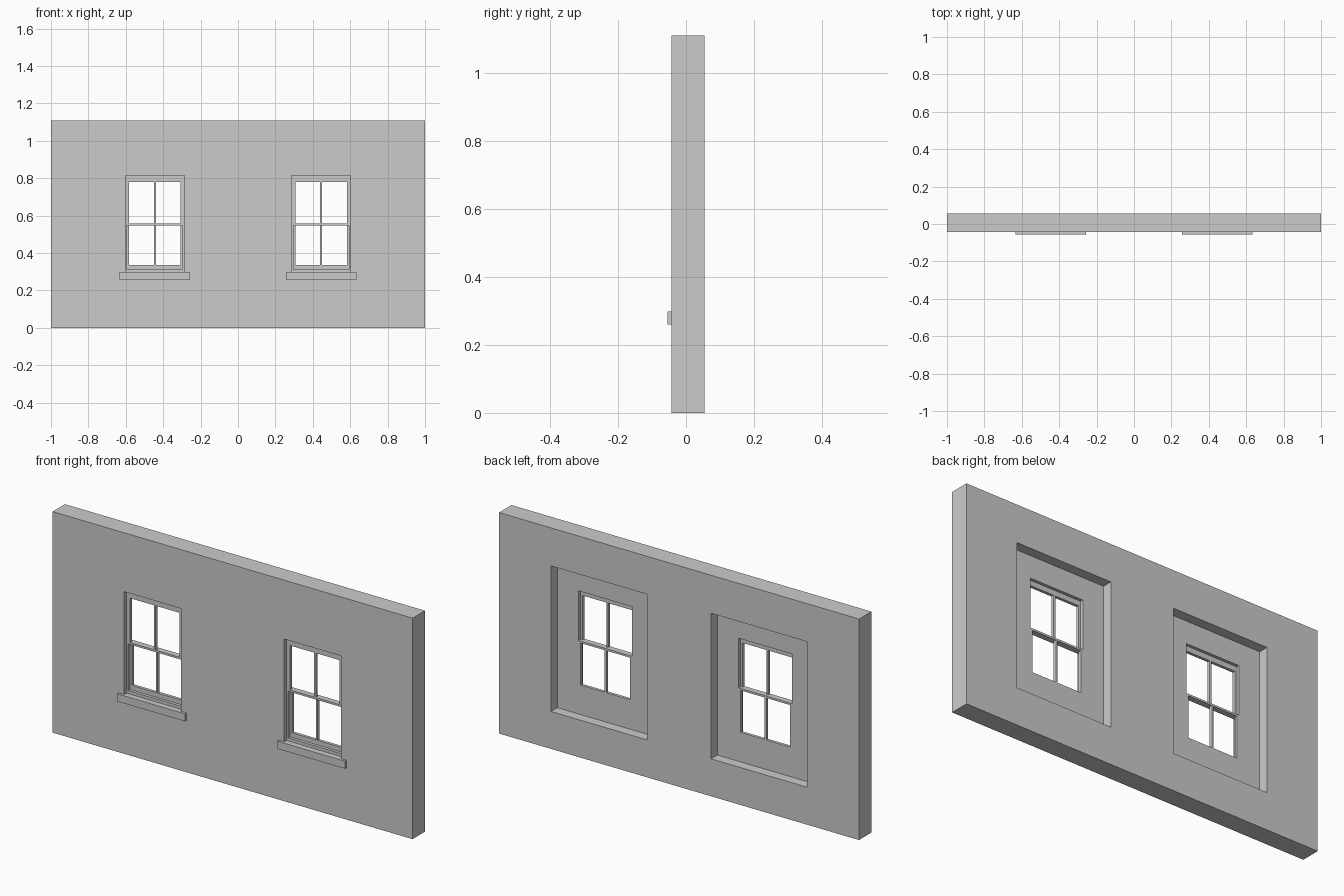
import bpy
import bmesh

if "Cube" in bpy.data.objects:
    bpy.data.objects.remove(bpy.data.objects["Cube"])

CENTRES = (-0.4445, 0.4445)          # x of the two windows
FRONT, BACK = -0.043, 0.055          # wall faces
LIP, MID, PLATE = -0.025, -0.01, 0.005   # depth steps inside each window


def add_object(name, bm):
    bmesh.ops.recalc_face_normals(bm, faces=bm.faces)
    mesh = bpy.data.meshes.new(name)
    bm.to_mesh(mesh)
    bm.free()
    obj = bpy.data.objects.new(name, mesh)
    bpy.context.collection.objects.link(obj)
    return obj


def box(name, x, y, z):
    bm = bmesh.new()
    bmesh.ops.create_cube(bm, size=1)
    for v in bm.verts:
        v.co = [r[0] if c < 0 else r[1] for c, r in zip(v.co, (x, y, z))]
    return add_object(name, bm)


def cut(target, name, x, y, z):
    cutter = box(name, x, y, z)
    cutter.hide_render = True
    cutter.display_type = 'WIRE'
    mod = target.modifiers.new(name, 'BOOLEAN')
    mod.operation = 'DIFFERENCE'
    mod.solver = 'EXACT'
    mod.object = cutter


def sash(name, cx, zs, y0, y1):
    """Two-pane sash: a flat lattice with two holes, extruded in depth."""
    xs = [cx + d for d in (-0.149, -0.138, -0.005, 0.005, 0.138, 0.149)]
    bm = bmesh.new()
    grid = [[bm.verts.new((x, y0, z)) for x in xs] for z in zs]
    for j in range(3):
        for i in range(5):
            if j == 1 and i in (1, 3):
                continue
            bm.faces.new((grid[j][i], grid[j][i + 1],
                          grid[j + 1][i + 1], grid[j + 1][i]))
    ext = bmesh.ops.extrude_face_region(bm, geom=bm.faces[:],
                                        use_keep_orig=True)
    for g in ext["geom"]:
        if isinstance(g, bmesh.types.BMVert):
            g.co.y = y1
    return add_object(name, bm)


# Wall slab
wall = box("wall", (-1, 1), (FRONT, BACK), (0, 1.11))

for side, cx in zip(("left", "right"), CENTRES):
    def span(h):
        return (cx - h, cx + h)

    # Inner recess, outer opening and sash channel cut from the wall
    cut(wall, side + "_inner_recess_cutter", span(0.267), (PLATE, 0.1), (0.188, 0.919))
    cut(wall, side + "_outer_opening_cutter", span(0.1575), (-0.1, LIP), (0.298, 0.814))
    cut(wall, side + "_channel_cutter", span(0.149), (-0.035, 0.03), (0.313, 0.806))

    # Outer upper sash and inner lower sash
    sash(side + "_upper_sash", cx, (0.547, 0.557, 0.780, 0.806), LIP, MID)
    sash(side + "_lower_sash", cx, (0.313, 0.336, 0.547, 0.557), MID, PLATE)

    # Projecting sill
    box(side + "_sill", span(0.188), (-0.055, FRONT), (0.26, 0.298))
